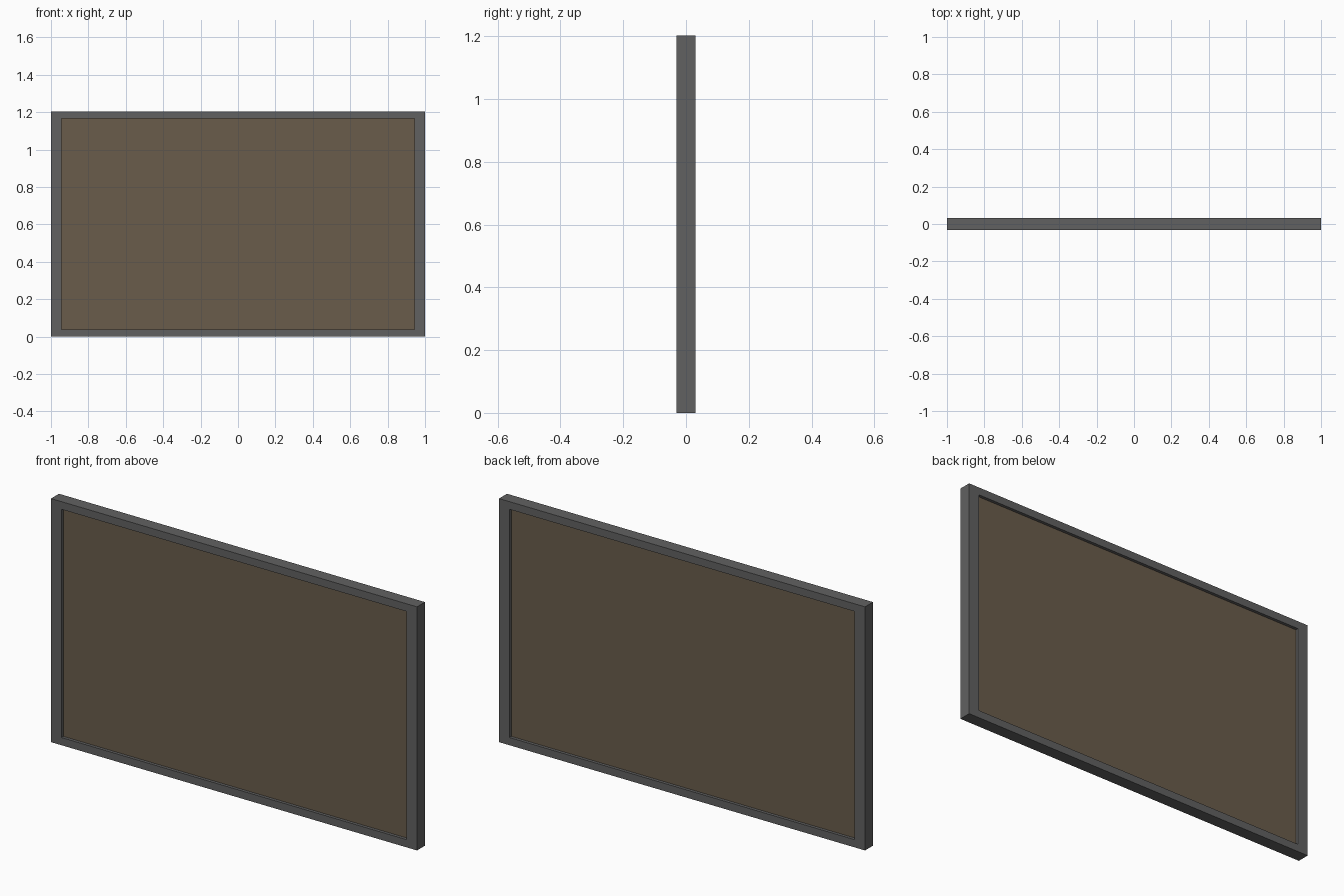
import bpy, bmesh

if "Cube" in bpy.data.objects:
    bpy.data.objects.remove(bpy.data.objects["Cube"])

W, H, D = 1.0, 1.203, 0.031          # half width, height, half depth
SIDE, RAIL = 0.057, 0.038            # frame border widths
PANEL_D = 0.016                      # panel half depth (recessed both sides)


def material(name, rgb):
    m = bpy.data.materials.new(name)
    m.diffuse_color = (*rgb, 1)
    m.use_nodes = True
    m.node_tree.nodes["Principled BSDF"].inputs["Base Color"].default_value = m.diffuse_color
    return m


def make_object(name, bm, mat):
    bmesh.ops.recalc_face_normals(bm, faces=bm.faces)
    me = bpy.data.meshes.new(name)
    bm.to_mesh(me)
    bm.free()
    me.materials.append(mat)
    ob = bpy.data.objects.new(name, me)
    bpy.context.collection.objects.link(ob)
    return ob


def loop(bm, x, z0, z1, y):
    return [bm.verts.new((px, y, pz)) for px, pz in
            ((-x, z0), (x, z0), (x, z1), (-x, z1))]


grey = material("dark grey metal", (0.12, 0.12, 0.12))
brown = material("brown board", (0.143, 0.108, 0.07))

# Frame: four loops joined into a rectangular ring
bm = bmesh.new()
xi, zi0, zi1 = W - SIDE, RAIL, H - RAIL
rings = [loop(bm, W, 0, H, -D), loop(bm, W, 0, H, D),
         loop(bm, xi, zi0, zi1, D), loop(bm, xi, zi0, zi1, -D)]
for a, b in zip(rings, rings[1:] + rings[:1]):
    for i in range(4):
        j = (i + 1) % 4
        bm.faces.new((a[i], a[j], b[j], b[i]))
make_object("frame", bm, grey)

# Board: flat slab set back from both frame faces
bm = bmesh.new()
front = loop(bm, xi, zi0, zi1, -PANEL_D)
back = loop(bm, xi, zi0, zi1, PANEL_D)
bm.faces.new(front)
bm.faces.new(back[::-1])
make_object("board", bm, brown)
